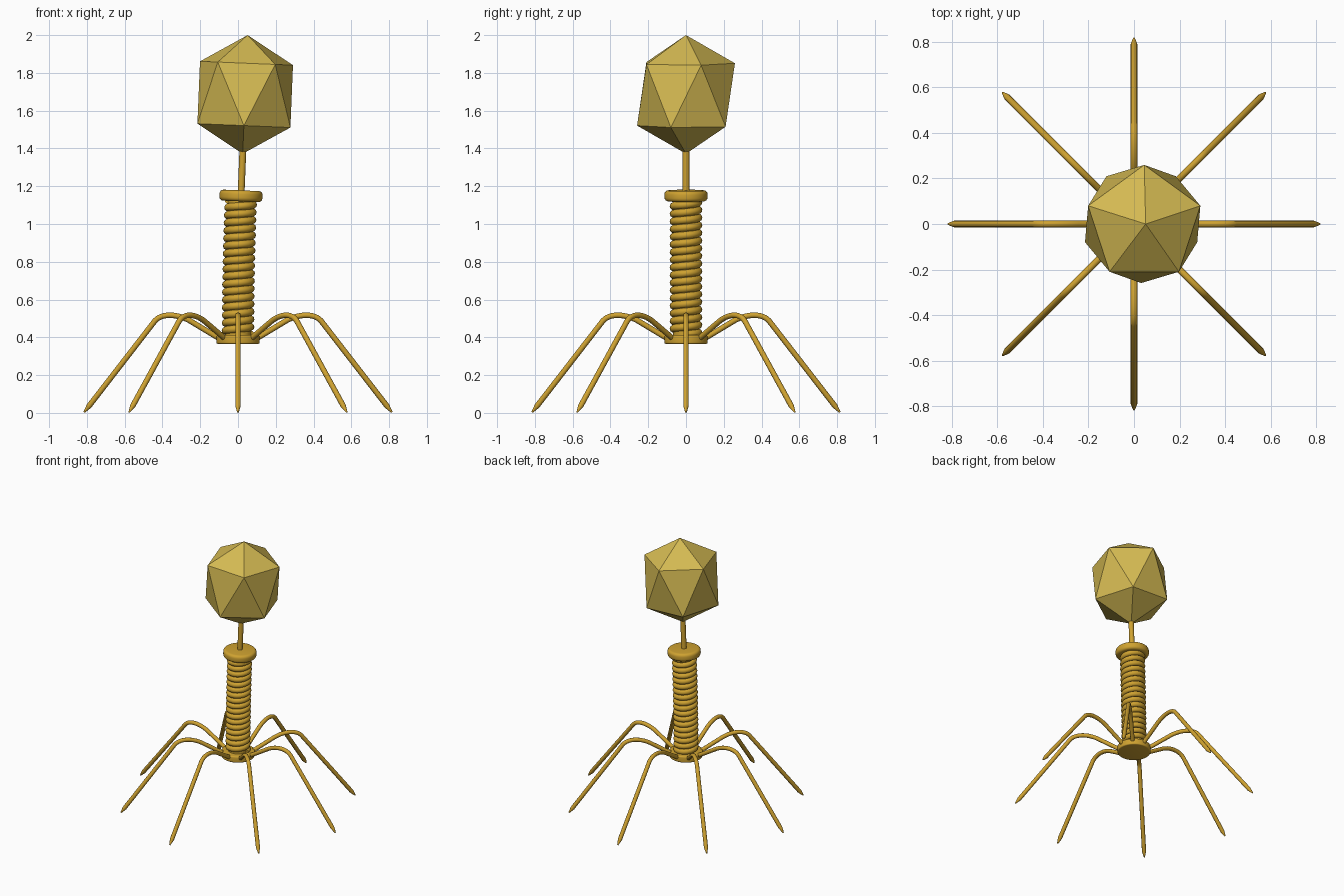
import bpy, bmesh, math
from mathutils import Vector, Matrix
from mathutils.geometry import interpolate_bezier

if "Cube" in bpy.data.objects:
    bpy.data.objects.remove(bpy.data.objects["Cube"])


def material(name, rgb):
    m = bpy.data.materials.new(name)
    m.diffuse_color = (*rgb, 1)
    m.use_nodes = True
    m.node_tree.nodes["Principled BSDF"].inputs["Base Color"].default_value = m.diffuse_color
    return m


GOLD = material("gold", (0.62, 0.36, 0.03))
PALE_GOLD = material("pale gold", (0.66, 0.49, 0.085))


def lean(p):
    """Gentle bend of the trunk towards +x, straight above the collar."""
    s = max(p.z - 0.37, 0)
    k = min(s, 0.8)
    a = 0.052 * k
    x = 0.026 * k * k + a * (s - k)
    return Vector((x + p.x * math.cos(a), p.y, p.z - p.x * math.sin(a)))


def finish(name, bm, mat, smooth=40, bend=True):
    bmesh.ops.recalc_face_normals(bm, faces=bm.faces)
    if bend:
        for v in bm.verts:
            v.co = lean(v.co)
    me = bpy.data.meshes.new(name)
    bm.to_mesh(me)
    bm.free()
    me.materials.append(mat)
    ob = bpy.data.objects.new(name, me)
    bpy.context.collection.objects.link(ob)
    if smooth:
        bpy.ops.object.select_all(action='DESELECT')
        ob.select_set(True)
        bpy.context.view_layer.objects.active = ob
        bpy.ops.object.shade_smooth_by_angle(angle=math.radians(smooth))
    return ob


def skin(rings, bm):
    """Join consecutive vertex rings and cap both ends."""
    n = len(rings[0])
    for a, b in zip(rings, rings[1:]):
        for i in range(n):
            j = (i + 1) % n
            bm.faces.new((a[i], a[j], b[j], b[i]))
    bm.faces.new(rings[0])
    bm.faces.new(rings[-1])


def lathe(name, profile, mat, sides=40):
    bm = bmesh.new()
    rings = [[bm.verts.new((r * math.cos(2 * math.pi * i / sides),
                            r * math.sin(2 * math.pi * i / sides), z))
              for i in range(sides)] for r, z in profile]
    skin(rings, bm)
    return finish(name, bm, mat)


def sweep(bm, path, radii, up, sides):
    rings = []
    for k, p in enumerate(path):
        t = (path[min(k + 1, len(path) - 1)] - path[max(k - 1, 0)]).normalized()
        a = t.cross(up).normalized()
        b = a.cross(t)
        rings.append([bm.verts.new(p + radii[k] * (
            a * math.cos(2 * math.pi * i / sides) + b * math.sin(2 * math.pi * i / sides)))
            for i in range(sides)])
    skin(rings, bm)


def rounded_disc(r, z0, z1, c):
    """Disc profile with rounded rims."""
    low = [(r - c + c * math.sin(t), z0 + c - c * math.cos(t))
           for t in (math.pi / 8 * i for i in range(5))]
    return low + [(x, z0 + z1 - z) for x, z in reversed(low)]


# Head: stretched icosahedron with flat faces
bm = bmesh.new()
mid, half, ring_z, ring_r = 1.686, 0.314, 0.165, 0.259
top = bm.verts.new((0, 0, mid + half))
bottom = bm.verts.new((0, 0, mid - half))


def head_ring(z, start):
    return [bm.verts.new((ring_r * math.cos(math.radians(start + 72 * i)),
                          ring_r * math.sin(math.radians(start + 72 * i)), z))
            for i in range(5)]


upper, lower = head_ring(mid + ring_z, 90), head_ring(mid - ring_z, 126)
for i in range(5):
    j = (i + 1) % 5
    bm.faces.new((top, upper[i], upper[j]))
    bm.faces.new((bottom, lower[j], lower[i]))
    bm.faces.new((upper[i], lower[i], upper[j]))
    bm.faces.new((lower[i], lower[j], upper[j]))
finish("head", bm, PALE_GOLD, smooth=0)

# Neck, collar, inner core and base plate
lathe("neck", [(0.018, 1.1), (0.018, 1.42)], GOLD, 20)
lathe("collar", rounded_disc(0.114, 1.12, 1.178, 0.02), GOLD)
lathe("core", [(0.068, 0.39), (0.068, 0.6), (0.068, 0.8), (0.068, 1.0), (0.068, 1.14)], GOLD)
lathe("base_plate", rounded_disc(0.114, 0.365, 0.412, 0.008), GOLD)

# Coiled sheath around the core
bm = bmesh.new()
turns, steps = 17.5, 32
total = int(turns * steps)
coil = [Vector((0.066 * math.cos(2 * math.pi * k / steps),
                0.066 * math.sin(2 * math.pi * k / steps),
                0.415 + 0.71 * k / total)) for k in range(total + 1)]
sweep(bm, coil, [0.0205] * len(coil), Vector((0, 0, 1)), 10)
finish("coiled_sheath", bm, GOLD, smooth=60)

# Eight bent legs with pointed tips
arch = interpolate_bezier(Vector((0.25, 0, 0.485)), Vector((0.31, 0, 0.521)),
                          Vector((0.40, 0, 0.533)), Vector((0.44, 0, 0.487)), 14)
path = ([Vector((0.08, 0, 0.383))] + [Vector(p) for p in arch]
        + [Vector((0.789, 0, 0.036)), Vector((0.815, 0, 0.003))])
radii = [0.0145] * (len(path) - 1) + [0.004]
for n in range(8):
    bm = bmesh.new()
    sweep(bm, path, radii, Vector((0, 1, 0)), 12)
    bmesh.ops.rotate(bm, verts=bm.verts, matrix=Matrix.Rotation(n * math.pi / 4, 3, 'Z'))
    finish(f"leg_{n + 1}", bm, GOLD, smooth=35, bend=False)
